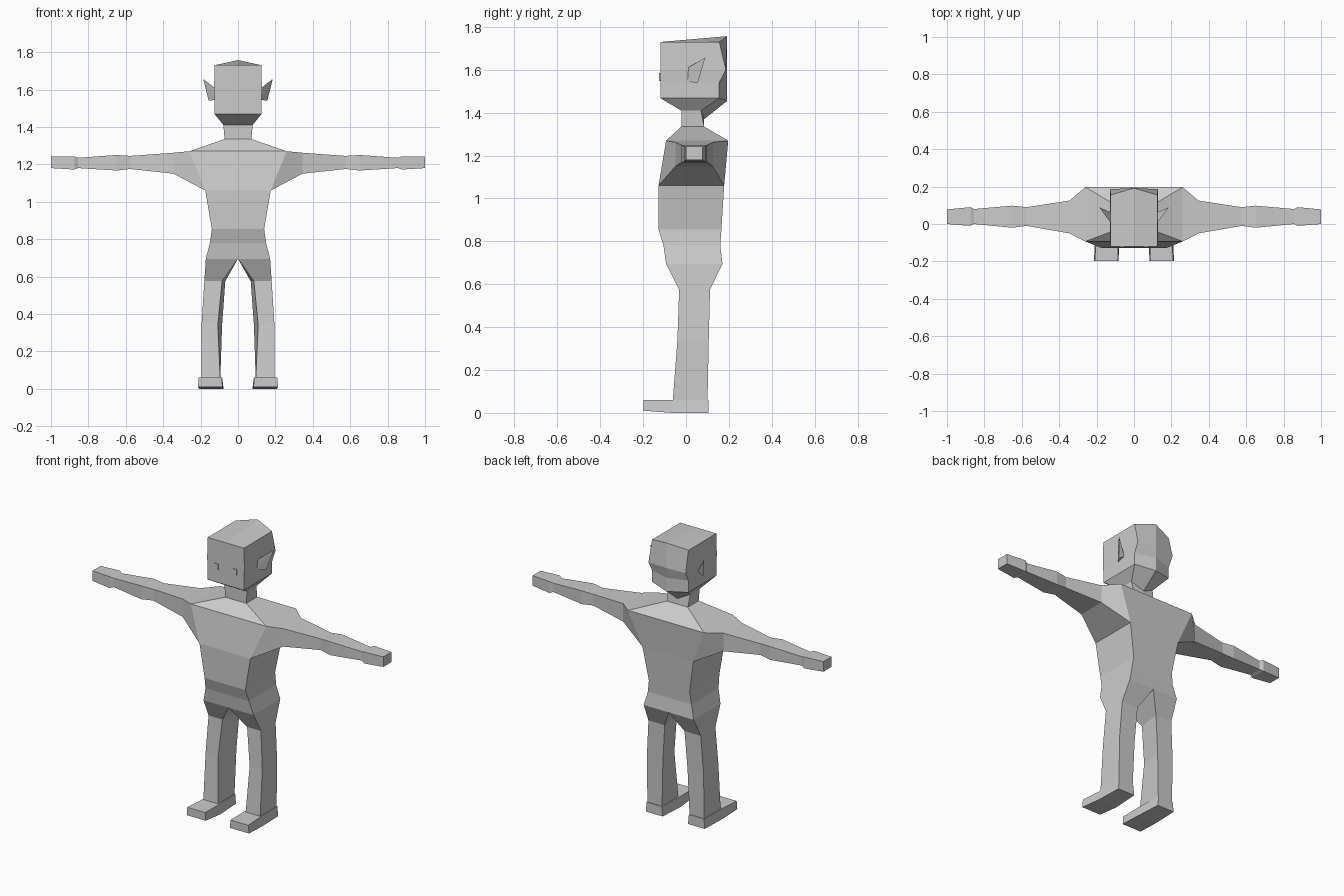
import bpy, bmesh

cube = bpy.data.objects.get("Cube")
if cube:
    bpy.data.objects.remove(cube)

grey = bpy.data.materials.new("plain grey")
grey.use_nodes = True
tone = (0.6, 0.6, 0.6, 1)
grey.diffuse_color = tone
grey.node_tree.nodes["Principled BSDF"].inputs["Base Color"].default_value = tone


def loft(bm, rings, closed=True, cap_start=False, cap_end=False):
    """Bridge successive rings of points with quads."""
    loops = [[bm.verts.new(p) for p in ring] for ring in rings]
    n = len(loops[0])
    for a, b in zip(loops, loops[1:]):
        for i in range(n if closed else n - 1):
            j = (i + 1) % n
            bm.faces.new((a[i], a[j], b[j], b[i]))
    if cap_start:
        bm.faces.new(loops[0])
    if cap_end:
        bm.faces.new(loops[-1])


def finish(name, bm):
    """Mirror the left half across x = 0 and make the object."""
    bmesh.ops.remove_doubles(bm, verts=bm.verts[:], dist=0.0005)
    bmesh.ops.mirror(bm, geom=bm.verts[:] + bm.edges[:] + bm.faces[:],
                     axis='X', merge_dist=0.0005)
    bmesh.ops.remove_doubles(bm, verts=bm.verts[:], dist=0.0005)
    bmesh.ops.recalc_face_normals(bm, faces=bm.faces[:])
    mesh = bpy.data.meshes.new(name)
    bm.to_mesh(mesh)
    bm.free()
    mesh.materials.append(grey)
    ob = bpy.data.objects.new(name, mesh)
    bpy.context.collection.objects.link(ob)
    return ob


def half(z, w, front, back, mid_back=None, mid_z=None):
    """Open half section: front centre, front corner, back corner, back centre."""
    return [(0, front, z), (w, front, z), (w, back, z),
            (0, back if mid_back is None else mid_back, z if mid_z is None else mid_z)]


# Body: trunk, neck and head share one continuous skin
body = bmesh.new()
hip = half(0.695, 0.172, -0.093, 0.17)
chest = half(1.06, 0.175, -0.128, 0.178)
shoulder = half(1.27, 0.26, -0.093, 0.197)
trunk = [hip, half(0.78, 0.15, -0.105, 0.16), half(0.855, 0.14, -0.128, 0.165), chest]
loft(body, trunk, closed=False)

# Front and back of the chest leave the side open for the arm
for a, b in ((0, 1), (2, 3)):
    body.faces.new([body.verts.new(p) for p in (chest[a], chest[b], shoulder[b], shoulder[a])])

neck_top = half(1.41, 0.078, -0.022, 0.07, 0.085, 1.37)
loft(body, [shoulder, half(1.335, 0.072, -0.022, 0.085), neck_top,
            half(1.468, 0.125, -0.12, 0.155, 0.192, 1.455),
            half(1.54, 0.125, -0.12, 0.155, 0.192),
            half(1.6, 0.128, -0.12, 0.186, 0.192),
            half(1.73, 0.125, -0.12, 0.155, 0.192, 1.757)], closed=False, cap_end=True)

# Arm: from the open chest side out to the squared hand
arm = [[shoulder[1], shoulder[2], chest[2], chest[1]]]
for x, front, back, low, high in ((0.345, -0.05, 0.125, 1.15, 1.262),
                                  (0.575, -0.01, 0.09, 1.175, 1.245),
                                  (0.65, -0.02, 0.098, 1.167, 1.25),
                                  (0.855, 0.0, 0.08, 1.18, 1.235),
                                  (0.875, -0.01, 0.09, 1.172, 1.243),
                                  (1.0, 0.0, 0.078, 1.18, 1.243)):
    arm.append([(x, front, high), (x, back, high), (x, back, low), (x, front, low)])
loft(body, arm, cap_end=True)

# Leg: starts at the crotch line and narrows to the ankle
leg = [hip]
for z, inner_f, inner_b, outer, front, back in ((0.575, 0.085, 0.068, 0.18, -0.032, 0.112),
                                                (0.34, 0.108, 0.085, 0.195, -0.04, 0.106),
                                                (0.04, 0.095, 0.095, 0.195, -0.063, 0.1)):
    leg.append([(inner_f, front, z), (outer, front, z), (outer, back, z), (inner_b, back, z)])
loft(body, leg, cap_end=True)
finish("body", body)

# Feet
feet = bmesh.new()
foot = []
for y, inner, outer, flare in ((0.105, 0.093, 0.197, 0.006),
                               (-0.063, 0.085, 0.2, 0.008),
                               (-0.198, 0.087, 0.21, 0.004)):
    low = 0.01 if y < -0.1 else 0
    foot.append([(inner, y, 0.06), (outer, y, 0.06),
                 (outer + flare, y, low), (inner - flare, y, low)])
loft(feet, foot, cap_start=True, cap_end=True)
finish("feet", feet)

# Pointed ears
ears = bmesh.new()
points = [(0.12, 0.0, 1.605), (0.12, 0.0, 1.545), (0.12, 0.06, 1.56),
          (0.157, 0.055, 1.54), (0.186, 0.09, 1.657)]
bmesh.ops.convex_hull(ears, input=[ears.verts.new(p) for p in points])
finish("ears", ears)

# Small raised eyes
eyes = bmesh.new()
plate = [[(x, y, z) for x, z in ((0.05, 1.548), (0.078, 1.548), (0.078, 1.585), (0.05, 1.585))]
         for y in (-0.119, -0.126)]
loft(eyes, plate, cap_start=True, cap_end=True)
finish("eyes", eyes)
